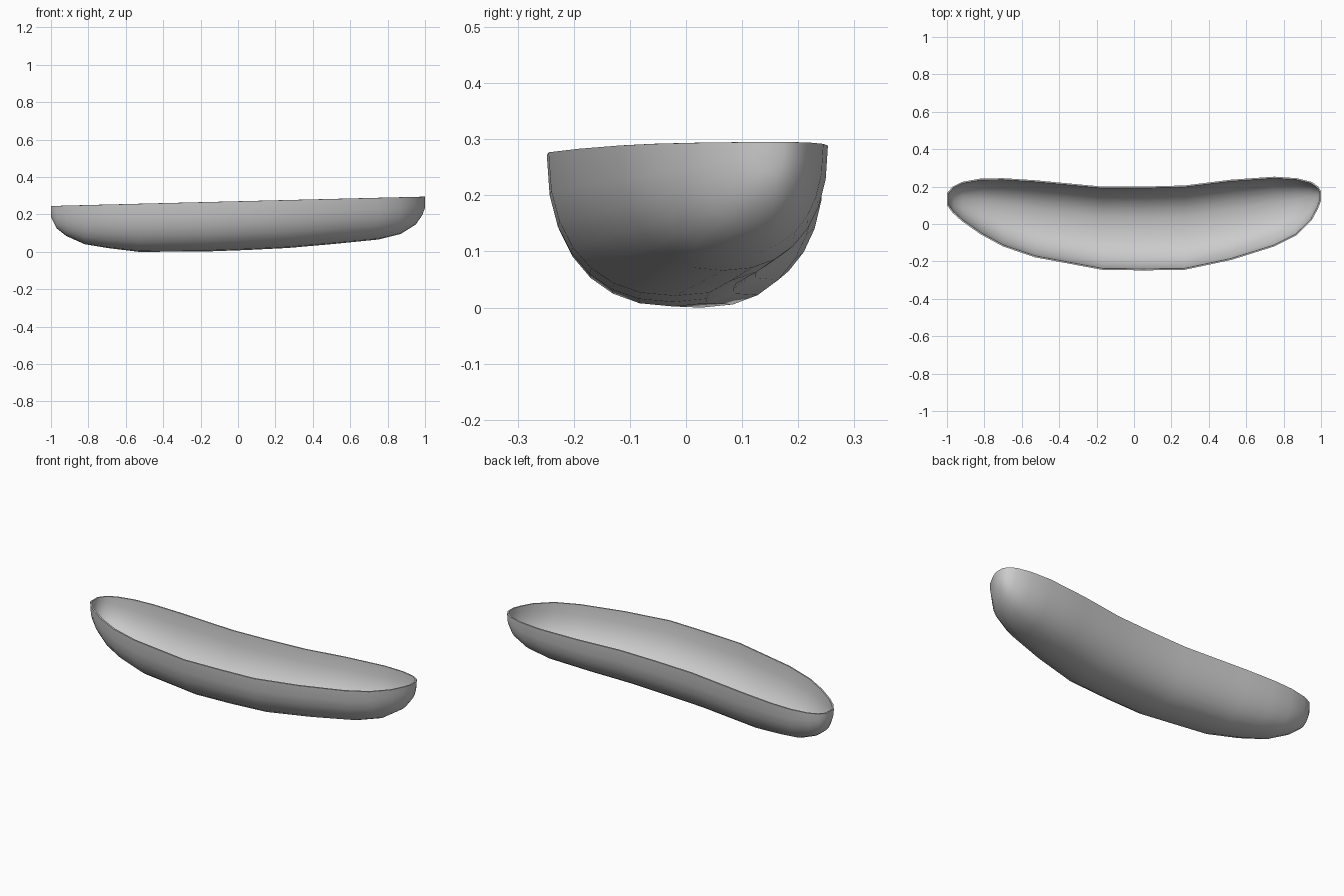
import bpy, bmesh, math

if "Cube" in bpy.data.objects:
    bpy.data.objects.remove(bpy.data.objects["Cube"])

# Stations along the dish: x, front rim y, back rim y, bottom z
STATIONS = [
    (-1.00, 0.10, 0.165, 0.19),
    (-0.97, 0.06, 0.20, 0.13),
    (-0.92, 0.015, 0.225, 0.09),
    (-0.82, -0.055, 0.243, 0.045),
    (-0.70, -0.12, 0.245, 0.025),
    (-0.53, -0.178, 0.234, 0.004),
    (-0.17, -0.245, 0.20, 0.006),
    (0.05, -0.248, 0.20, 0.014),
    (0.27, -0.245, 0.206, 0.025),
    (0.52, -0.192, 0.237, 0.047),
    (0.75, -0.12, 0.253, 0.07),
    (0.87, -0.06, 0.245, 0.10),
    (0.95, 0.02, 0.225, 0.15),
    (0.985, 0.085, 0.20, 0.20),
    (1.00, 0.125, 0.175, 0.24),
]
N = 14          # segments across the hull
POWER = 2 / 2.3  # slightly squared half-ellipse section


def section(x, front, back, bottom):
    """Half-ellipse slice hanging from the tilted rim plane."""
    rim = 0.274 + 0.025 * x
    mid, half = (front + back) / 2, (back - front) / 2
    pts = []
    for i in range(N + 1):
        a = math.pi * i / N
        c, s = math.cos(a), max(math.sin(a), 0.0)
        y = mid - half * math.copysign(abs(c) ** POWER, c)
        pts.append((x, y, rim - (rim - bottom) * s ** POWER))
    return pts


# Curved open dish
bm = bmesh.new()
rows = [[bm.verts.new(p) for p in section(*s)] for s in STATIONS]
for a, b in zip(rows, rows[1:]):
    for i in range(N):
        bm.faces.new((a[i], a[i + 1], b[i + 1], b[i]))
bm.faces.new(rows[0])
bm.faces.new(rows[-1])
bmesh.ops.recalc_face_normals(bm, faces=bm.faces)
# Make the normals point outward (down at the keel)
bm.normal_update()
if sum(f.normal.z * f.calc_area() for f in bm.faces) > 0:
    bmesh.ops.reverse_faces(bm, faces=bm.faces)
mesh = bpy.data.meshes.new("curved_dish")
bm.to_mesh(mesh)
bm.free()
dish = bpy.data.objects.new("curved_dish", mesh)
bpy.context.collection.objects.link(dish)

# Thin wall, grown inward
wall = dish.modifiers.new("wall", 'SOLIDIFY')
wall.thickness = 0.008
wall.offset = -1

bpy.context.view_layer.objects.active = dish
dish.select_set(True)
bpy.ops.object.modifier_apply(modifier="wall")
bpy.ops.object.shade_smooth_by_angle(angle=math.radians(50))

# Stand the dish on the floor
low = min(v.co.z for v in dish.data.vertices)
for v in dish.data.vertices:
    v.co.z -= low
